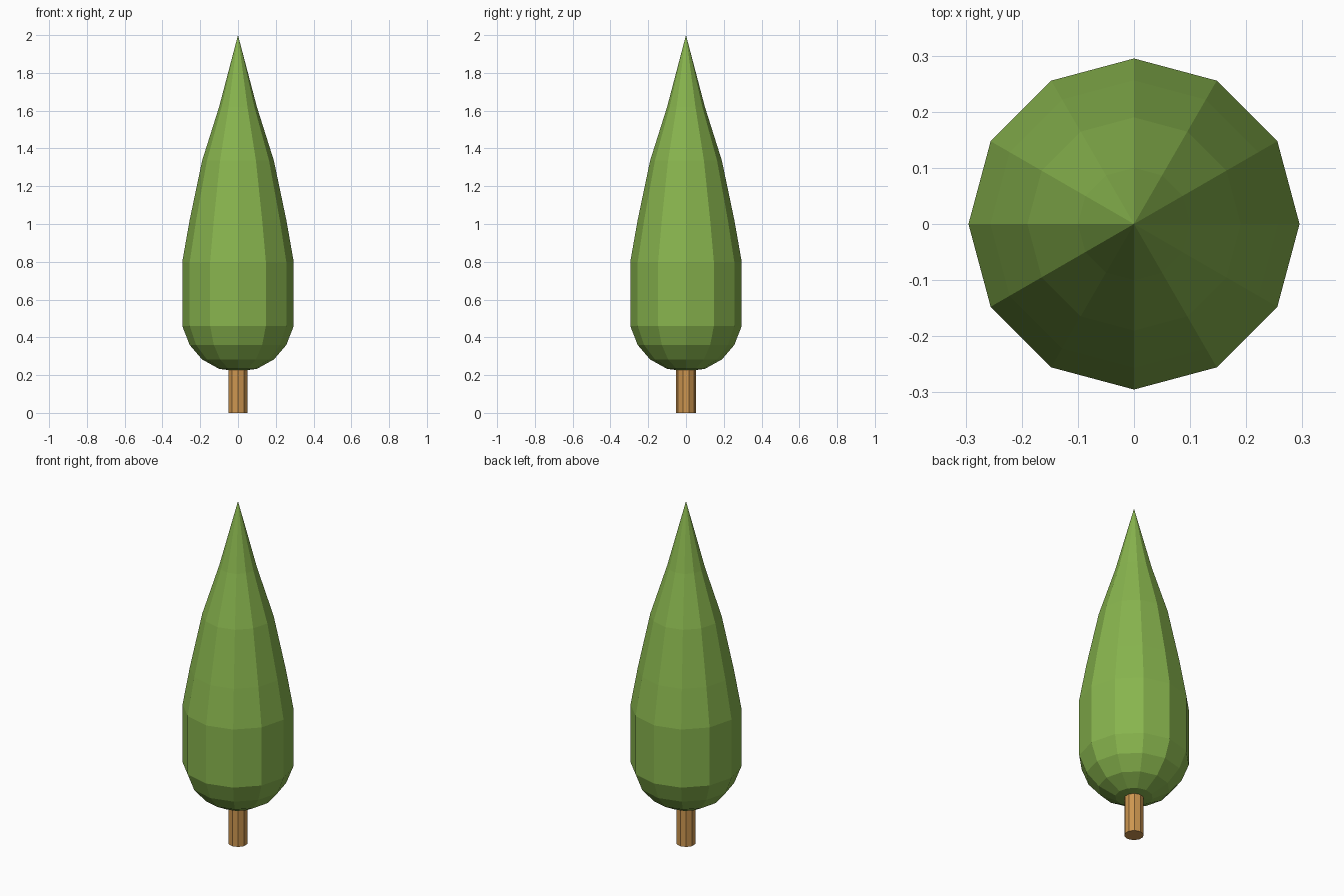
import bpy, bmesh, math

cube = bpy.data.objects.get("Cube")
if cube:
    bpy.data.objects.remove(cube, do_unlink=True)


def make_material(name, colour):
    mat = bpy.data.materials.new(name)
    mat.use_nodes = True
    mat.diffuse_color = colour
    mat.node_tree.nodes["Principled BSDF"].inputs["Base Color"].default_value = colour
    return mat


def lathe(name, profile, sides, mat):
    """Flat-faced solid turned around z from (radius, height) points, bottom to top.
    A zero radius makes a single pole; an open end is capped."""
    bm = bmesh.new()
    rings = []
    for r, z in profile:
        count = sides if r > 0 else 1
        ring = []
        for i in range(count):
            a = math.pi / 2 + math.tau * i / sides
            ring.append(bm.verts.new((r * math.cos(a), r * math.sin(a), z)))
        rings.append(ring)
    for low, high in zip(rings, rings[1:]):
        for i in range(sides):
            j = i + 1
            corners = [low[i % len(low)], low[j % len(low)],
                       high[j % len(high)], high[i % len(high)]]
            bm.faces.new(list(dict.fromkeys(corners)))
    for ring in (rings[0], rings[-1]):
        if len(ring) > 1:
            bm.faces.new(ring)
    bmesh.ops.recalc_face_normals(bm, faces=bm.faces)
    mesh = bpy.data.meshes.new(name)
    bm.to_mesh(mesh)
    bm.free()
    mesh.materials.append(mat)
    obj = bpy.data.objects.new(name, mesh)
    bpy.context.collection.objects.link(obj)
    return obj


leaf_green = make_material("leaf green", (0.245, 0.456, 0.075, 1))
bark_brown = make_material("bark brown", (0.61, 0.305, 0.08, 1))

# Trunk, reaching just inside the foliage
lathe("trunk", [(0.052, 0), (0.052, 0.23)], 10, bark_brown)

# Foliage: rounded base, straight middle, tapering point
foliage_profile = [
    (0, 0.22), (0.10, 0.233), (0.19, 0.283), (0.256, 0.36), (0.295, 0.46),
    (0.295, 0.80), (0.256, 1.02), (0.19, 1.335), (0.10, 1.62), (0, 2.0),
]
lathe("foliage", foliage_profile, 12, leaf_green)
